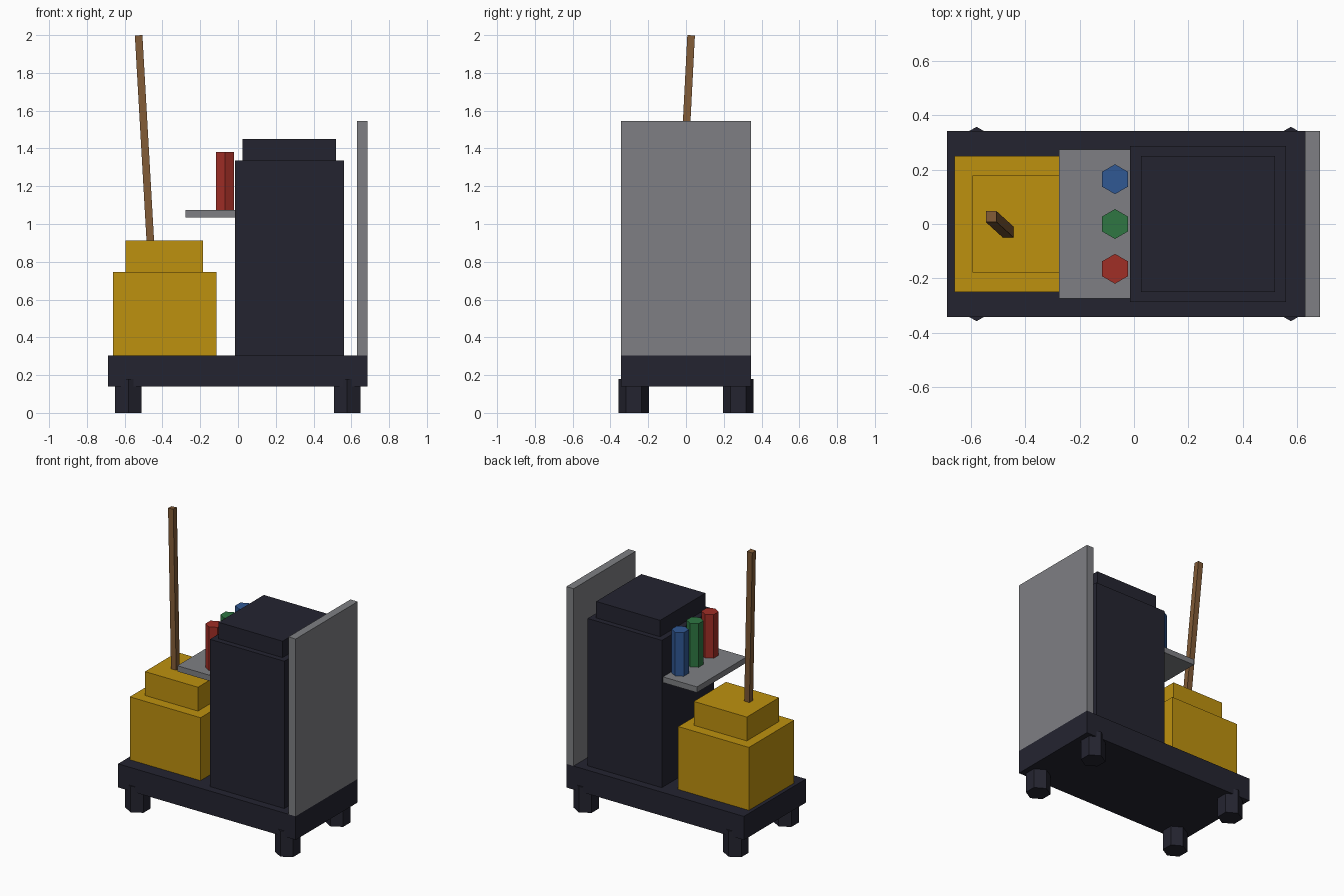
import bpy
import math
from mathutils import Vector

if "Cube" in bpy.data.objects:
    bpy.data.objects.remove(bpy.data.objects["Cube"])


def make_material(name, rgb):
    """Material from 0-255 display values, stored as linear."""
    m = bpy.data.materials.new(name)
    lin = [((c / 255 + 0.055) / 1.055) ** 2.4 for c in rgb]
    m.diffuse_color = (*lin, 1)
    m.use_nodes = True
    m.node_tree.nodes["Principled BSDF"].inputs["Base Color"].default_value = m.diffuse_color
    return m


dark = make_material("charcoal", (36, 36, 48))
yellow = make_material("bucket_yellow", (190, 145, 15))
grey = make_material("metal_grey", (126, 127, 131))
wood = make_material("wood_brown", (128, 90, 54))
red = make_material("bottle_red", (160, 46, 38))
green = make_material("bottle_green", (46, 118, 66))
blue = make_material("bottle_blue", (48, 88, 148))


def finish(name, mat):
    ob = bpy.context.object
    ob.name = name
    ob.data.materials.append(mat)
    return ob


def box(name, x, y, z, mat):
    """Box given by its (min, max) on each axis."""
    centre = [(a + b) / 2 for a, b in (x, y, z)]
    bpy.ops.mesh.primitive_cube_add(size=1, location=centre)
    bpy.context.object.scale = [b - a for a, b in (x, y, z)]
    bpy.ops.object.transform_apply(location=False, rotation=False, scale=True)
    return finish(name, mat)


def hex_post(name, x, y, z, radius, mat):
    """Upright six-sided prism with corners pointing along y."""
    bpy.ops.mesh.primitive_cylinder_add(
        vertices=6, radius=radius, depth=z[1] - z[0], location=(x, y, sum(z) / 2))
    return finish(name, mat)


# Cart platform and its four casters
box("platform", (-0.688, 0.686), (-0.343, 0.343), (0.14, 0.305), dark)
for x in (-0.58, 0.578):
    for y in (-0.277, 0.277):
        hex_post("caster", x, y, (0, 0.18), 0.081, dark)

# Push panel at the end
box("push_panel", (0.63, 0.686), (-0.343, 0.343), (0.305, 1.545), grey)

# Waste bag and lid
box("waste_bag", (-0.015, 0.56), (-0.288, 0.288), (0.305, 1.335), dark)
box("bag_lid", (0.025, 0.52), (-0.25, 0.25), (1.335, 1.45), dark)

# Mop bucket and wringer
box("bucket", (-0.662, -0.115), (-0.25, 0.25), (0.305, 0.745), yellow)
box("wringer", (-0.595, -0.185), (-0.178, 0.178), (0.745, 0.912), yellow)

# Shelf with three bottles
box("shelf", (-0.277, -0.015), (-0.275, 0.275), (1.035, 1.075), grey)
for name, y, mat in (("red_bottle", -0.165, red),
                     ("green_bottle", 0.0, green),
                     ("blue_bottle", 0.165, blue)):
    hex_post(name, -0.07, y, (1.075, 1.38), 0.055, mat)

# Leaning mop handle
low, high = Vector((-0.462, -0.031, 0.87)), Vector((-0.526, 0.027, 1.998))
axis = high - low
bpy.ops.mesh.primitive_cube_add(size=1, location=(low + high) / 2)
handle = bpy.context.object
handle.scale = (0.04, 0.04, axis.length)
handle.rotation_euler = (-math.atan2(axis.y, axis.z), math.atan2(axis.x, axis.z), 0)
finish("mop_handle", wood)
